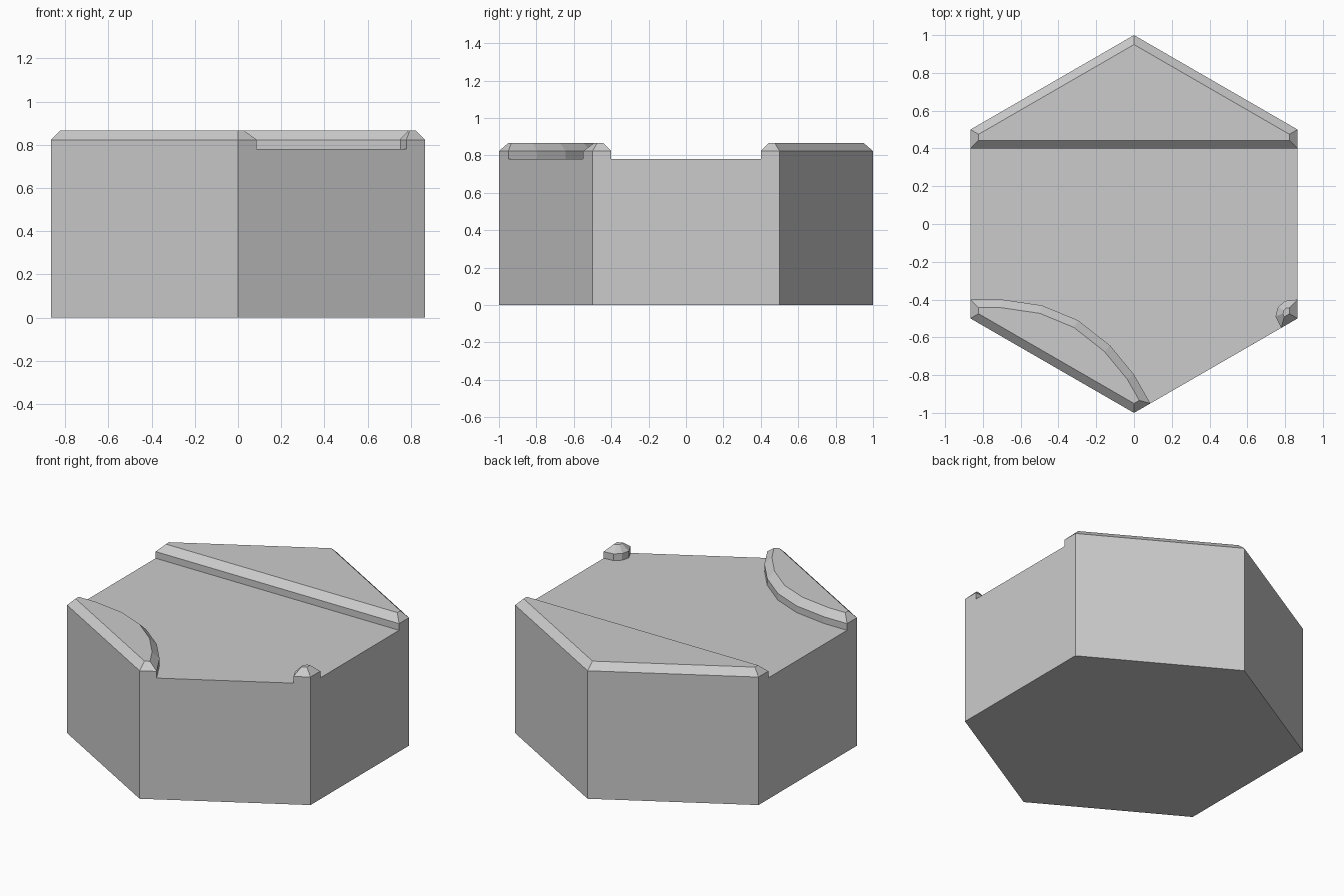
import bpy, bmesh, math
from mathutils import Vector

if "Cube" in bpy.data.objects:
    bpy.data.objects.remove(bpy.data.objects["Cube"])

W = math.sqrt(3) / 2            # half width of the hexagon
FLOOR, RIM, TOP = 0.78, 0.823, 0.866
INSET = 0.0433


def inset(pts, d):
    """Mitred inward offset of a counter-clockwise outline."""
    out = []
    for i, p in enumerate(pts):
        p = Vector(p)
        a = (p - Vector(pts[i - 1])).normalized()
        b = (Vector(pts[(i + 1) % len(pts)]) - p).normalized()
        na, nb = Vector((-a.y, a.x)), Vector((-b.y, b.x))
        out.append(tuple(p + (na + nb) * d / (1 + na.dot(nb))))
    return out


bm = bmesh.new()


def ring(pts, z):
    return [bm.verts.new((x, y, z)) for x, y in pts]


def bridge(a, b):
    for i in range(len(a)):
        j = (i + 1) % len(a)
        bm.faces.new((a[i], a[j], b[j], b[i]))


def bank(outline, top=None):
    """Raised bank with a chamfered rim."""
    low, rim = ring(outline, FLOOR), ring(outline, RIM)
    cap = ring(top or inset(outline, INSET), TOP)
    bridge(low, rim)
    bridge(rim, cap)
    bm.faces.new(cap)


# Curved edges of the road, left to right
curve = [(-W, -.4), (-.698, -.4), (-.487, -.431), (-.296, -.51),
         (-.127, -.643), (0, -.797), (.0866, -.95)]
nub = [(.7794, -.55), (.749, -.489), (.762, -.44), (.80, -.407), (W, -.4)]

# Hexagonal body: underside and side walls
outline = [(W, .4), (W, .5), (0, 1), (-W, .5), (-W, .4), (-W, -.4),
           (-W, -.5), (0, -1), curve[-1], nub[0], (W, -.5), (W, -.4)]
base, edge = ring(outline, 0), ring(outline, FLOOR)
bridge(base, edge)
bm.faces.new(base[::-1])

# Sunken road surface
bm.faces.new(ring([(W, .4), (-W, .4)] + curve + nub, FLOOR))

# Straight back bank, curved front-left bank, small front-right corner
bank([(-W, .4), (W, .4), (W, .5), (0, 1), (-W, .5)])
bank([(-W, -.5), (0, -1)] + curve[::-1])
bank([(W, -.5)] + nub[::-1] ,
     [(.823, -.475), (.823, -.443), (.805, -.446), (.793, -.458),
      (.789, -.475), (.795, -.492)][:1] +
     [(.823, -.443), (.805, -.446), (.793, -.458), (.789, -.475),
      (.795, -.492)])

# Weld the pieces and merge coplanar faces
bmesh.ops.remove_doubles(bm, verts=bm.verts, dist=0.0005)
bmesh.ops.dissolve_limit(bm, angle_limit=0.01, verts=bm.verts, edges=bm.edges)
bmesh.ops.recalc_face_normals(bm, faces=bm.faces)

mesh = bpy.data.meshes.new("hex_road_tile")
bm.to_mesh(mesh)
bm.free()
tile = bpy.data.objects.new("hex_road_tile", mesh)
bpy.context.collection.objects.link(tile)
